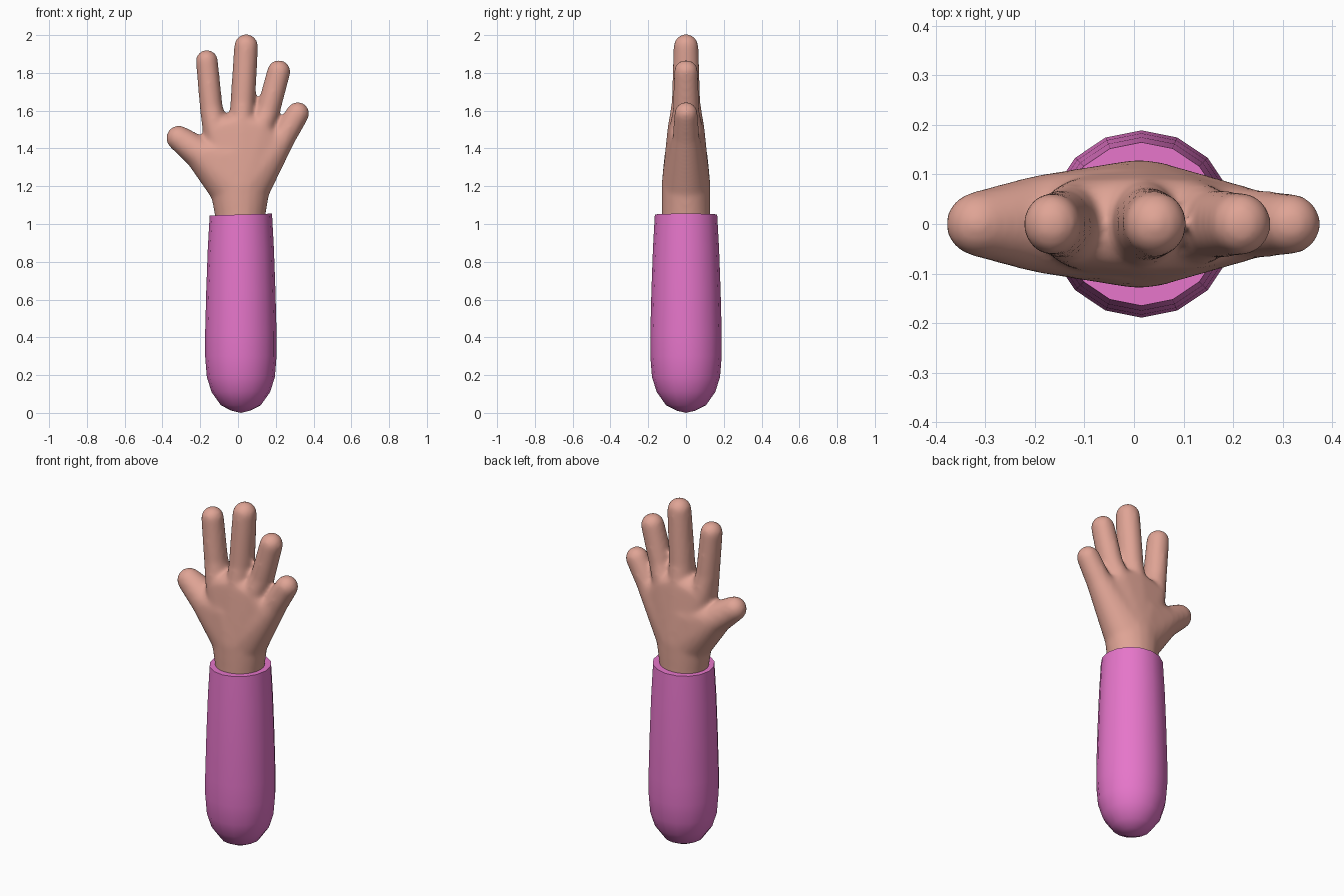
import bpy, bmesh, math
from mathutils import Vector

cube = bpy.data.objects.get("Cube")
if cube:
    bpy.data.objects.remove(cube, do_unlink=True)


def material(name, color):
    m = bpy.data.materials.new(name)
    m.use_nodes = True
    m.diffuse_color = color
    m.node_tree.nodes["Principled BSDF"].inputs["Base Color"].default_value = color
    return m


def make_object(name, bm, mat):
    mesh = bpy.data.meshes.new(name)
    bm.to_mesh(mesh)
    bm.free()
    mesh.materials.append(mat)
    ob = bpy.data.objects.new(name, mesh)
    bpy.context.collection.objects.link(ob)
    return ob


# Unit ball directions shared by all hulls
ball = bmesh.new()
bmesh.ops.create_icosphere(ball, subdivisions=3, radius=1)
directions = [v.co.copy() for v in ball.verts]
ball.free()


def add_hull(bm, blobs):
    """Wrap a convex skin round ellipsoids given as (x, z, radius, depth)."""
    points = [bm.verts.new((x + d.x * r, d.y * depth, z + d.z * r))
              for x, z, r, depth in blobs for d in directions]
    bmesh.ops.convex_hull(bm, input=points)
    inner = [v for v in points if v.is_valid and not v.link_faces]
    bmesh.ops.delete(bm, geom=inner, context="VERTS")


skin = material("skin", (0.74, 0.37, 0.30, 1))
pink = material("pink cloth", (0.79, 0.18, 0.59, 1))

# Hand: overlapping hulls, fused and softened
wrist = (0.012, 1.05, 0.134, 0.128)
heel = (0.01, 1.2, 0.16, 0.13)
knuckles = [(-0.12, 1.5, 0.068, 0.088), (0.02, 1.53, 0.07, 0.095),
            (0.12, 1.5, 0.07, 0.09), (0.17, 1.42, 0.075, 0.082)]
bases = [(-0.142, 1.62, 0.061, 0.07), (0.025, 1.64, 0.066, 0.077),
         (0.16, 1.6, 0.063, 0.07), (0.24, 1.46, 0.066, 0.07)]
tips = [(-0.165, 1.864, 0.059, 0.063), (0.043, 1.942, 0.064, 0.066),
        (0.216, 1.807, 0.062, 0.064), (0.316, 1.585, 0.062, 0.062)]
thumb_mid = (-0.195, 1.37, 0.088, 0.098)
thumb_tip = (-0.314, 1.455, 0.067, 0.066)

bm = bmesh.new()
add_hull(bm, [(0.012, 0.93, 0.13, 0.128), wrist])
add_hull(bm, [wrist, heel])
add_hull(bm, [heel] + knuckles)
for knuckle, base, tip in zip(knuckles, bases, tips):
    add_hull(bm, [knuckle, base])
    add_hull(bm, [base, tip])
add_hull(bm, [heel, knuckles[3], bases[3]])
add_hull(bm, [heel, (-0.03, 1.36, 0.1, 0.115), thumb_mid])
add_hull(bm, [thumb_mid, thumb_tip])
hand = make_object("hand", bm, skin)
fuse = hand.modifiers.new("fuse", "REMESH")
fuse.mode = "VOXEL"
fuse.voxel_size = 0.011
fuse.use_smooth_shade = True
soften = hand.modifiers.new("soften", "SMOOTH")
soften.factor = 0.5
soften.iterations = 14

# Sleeve: rounded tube with a flat rim
SIDES = 16
profile = [(0.05, 0.012), (0.105, 0.04), (0.155, 0.11), (0.18, 0.19),
           (0.189, 0.3), (0.189, 0.42), (0.183, 0.65), (0.175, 0.87),
           (0.165, 1.05)]
bm = bmesh.new()
rings = []
for r, z in profile:
    ring = []
    for i in range(SIDES):
        a = math.tau * i / SIDES
        ring.append(bm.verts.new((0.015 + r * math.cos(a), r * math.sin(a), z)))
    rings.append(ring)
for low, high in zip(rings, rings[1:]):
    for i in range(SIDES):
        j = (i + 1) % SIDES
        bm.faces.new((low[i], low[j], high[j], high[i]))
bottom = bm.verts.new((0.015, 0, 0))
for i in range(SIDES):
    bm.faces.new((bottom, rings[0][(i + 1) % SIDES], rings[0][i]))
bm.faces.new(rings[-1])
# the rim tilts very slightly
for v in rings[-1]:
    v.co.z += 0.03 * (v.co.x - 0.015)
sleeve = make_object("sleeve", bm, pink)

bpy.ops.object.select_all(action="DESELECT")
sleeve.select_set(True)
bpy.context.view_layer.objects.active = sleeve
bpy.ops.object.shade_smooth_by_angle(angle=math.radians(40))
